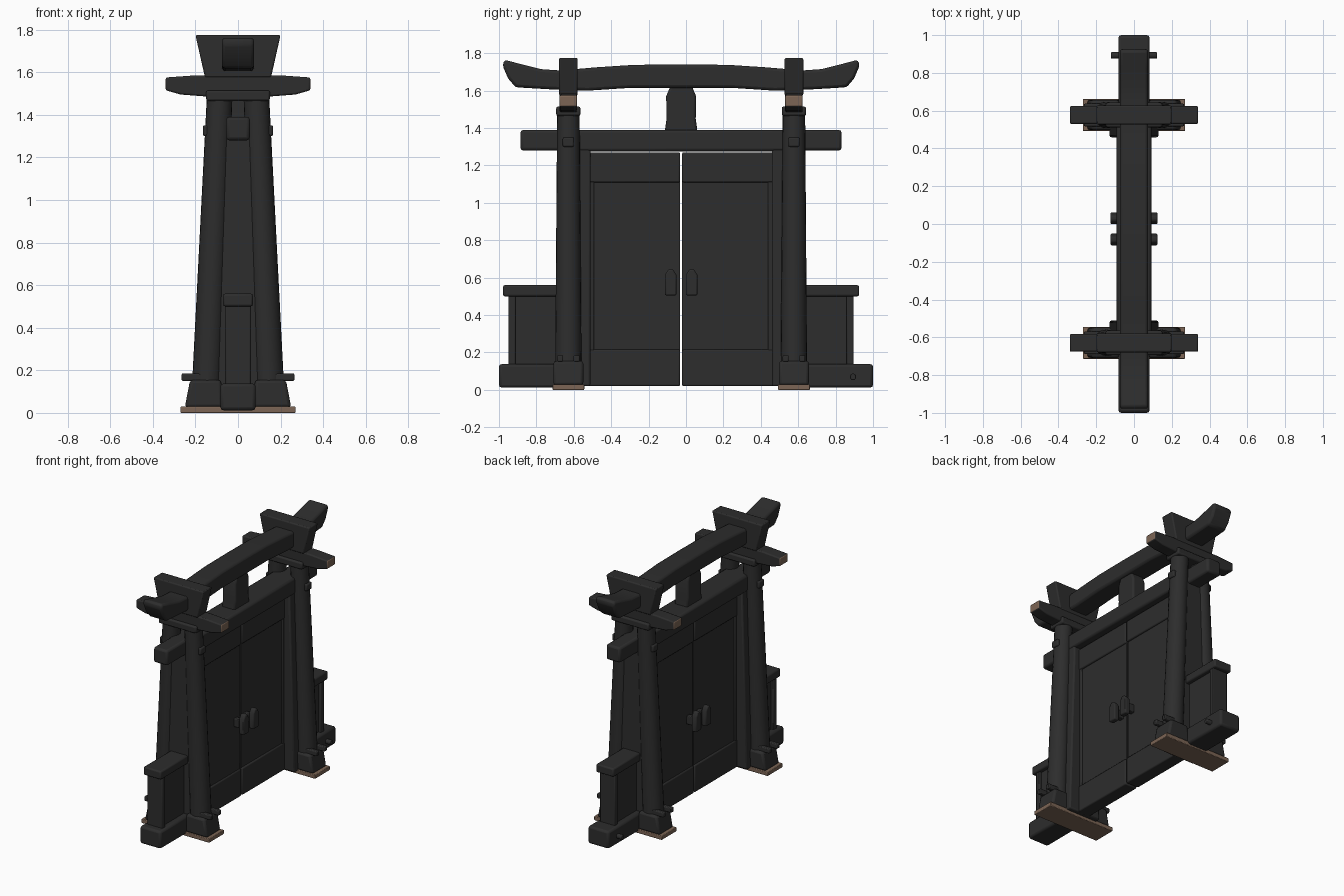
import bpy, bmesh, math
from mathutils import Vector

if "Cube" in bpy.data.objects:
    bpy.data.objects.remove(bpy.data.objects["Cube"])

C = -0.026      # y of the gate's middle (door gap)
P = 0.603       # distance of the pillars from the middle


def material(name, rgb):
    m = bpy.data.materials.new(name)
    m.diffuse_color = (*rgb, 1)
    m.use_nodes = True
    m.node_tree.nodes["Principled BSDF"].inputs["Base Color"].default_value = m.diffuse_color
    return m


DARK = material("charred_wood", (0.026, 0.026, 0.026))
BROWN = material("raw_wood", (0.2, 0.13, 0.09))


def finish(name, bm, bevel=0.01, mat=DARK):
    bmesh.ops.recalc_face_normals(bm, faces=bm.faces)
    me = bpy.data.meshes.new(name)
    bm.to_mesh(me)
    bm.free()
    ob = bpy.data.objects.new(name, me)
    bpy.context.collection.objects.link(ob)
    me.materials.append(mat)
    if bevel:
        mod = ob.modifiers.new("soft_edges", 'BEVEL')
        mod.width = bevel
        mod.segments = 2
        mod.limit_method = 'ANGLE'
        mod.angle_limit = math.radians(35)
    bpy.ops.object.select_all(action='DESELECT')
    ob.select_set(True)
    bpy.context.view_layer.objects.active = ob
    bpy.ops.object.shade_smooth_by_angle(angle=math.radians(40))
    return ob


def prism(name, pts, axis, a, b, bevel=0.01, mat=DARK):
    """Extrude a profile of (x, z) along y, or (y, z) along x."""
    bm = bmesh.new()
    rings = []
    for d in (a, b):
        rings.append([bm.verts.new((d, u, z) if axis == 'x' else (u, d, z)) for u, z in pts])
    n = len(pts)
    bm.faces.new(rings[0])
    bm.faces.new(rings[1])
    for i in range(n):
        j = (i + 1) % n
        bm.faces.new((rings[0][i], rings[0][j], rings[1][j], rings[1][i]))
    return finish(name, bm, bevel, mat)


def box(name, x, y, z, bevel=0.01, mat=DARK):
    y0, y1 = sorted(y)
    pts = [(y0, z[0]), (y1, z[0]), (y1, z[1]), (y0, z[1])]
    return prism(name, pts, 'x', x[0], x[1], bevel, mat)


def round_post(name, a, b, r0, r1, sides=20, bevel=0.008):
    a, b = Vector(a), Vector(b)
    bm = bmesh.new()
    bmesh.ops.create_cone(bm, cap_ends=True, segments=sides, radius1=r0, radius2=r1, depth=(b - a).length)
    rot = (b - a).to_track_quat('Z', 'Y').to_matrix().to_4x4()
    rot.translation = (a + b) / 2
    bm.transform(rot)
    return finish(name, bm, bevel)


def taper(w0, w1, z0, z1):
    return [(-w0, z0), (w0, z0), (w1, z1), (-w1, z1)]


for s, side in ((-1, "left"), (1, "right")):
    y = C + s * P

    # splayed pair of round legs with flared feet
    for sx in (-1, 1):
        round_post(side + "_leg", (sx * 0.15, y, 0.03), (sx * 0.086, y, 1.49), 0.071, 0.06)
        foot = [(sx * 0.07, 0.025), (sx * 0.25, 0.025), (sx * 0.225, 0.155), (sx * 0.08, 0.155)]
        prism(side + "_foot", foot, 'y', y - 0.08, y + 0.08, 0.015)
        for k in (-1, 1):
            box(side + "_foot_peg", (sx * 0.2 - 0.065, sx * 0.2 + 0.065),
                (y + k * 0.028, y + k * 0.06), (0.15, 0.185), 0.006)
    box(side + "_base_plate", (-0.27, 0.27), (y - 0.085, y + 0.085), (0, 0.03), 0.004, BROWN)

    # infill between the legs, tie bar and door jamb
    prism(side + "_pier_infill", taper(0.14, 0.08, 0.03, 1.39), 'y', y - 0.045, y + 0.045)
    box(side + "_tie_bar", (-0.165, 0.165), (y - 0.03, y + 0.03), (1.3, 1.35), 0.008)
    prism(side + "_jamb", taper(0.13, 0.088, 0.02, 1.3), 'y', C + s * 0.485, C + s * 0.56)

    # boat-shaped cross beam with raw wood ends, on a small cap block
    boat = [(-0.34, 1.515), (-0.27, 1.495), (-0.14, 1.485), (0.14, 1.485), (0.27, 1.495), (0.34, 1.515),
            (0.34, 1.575), (0.2, 1.585), (-0.2, 1.585), (-0.34, 1.575)]
    beam = prism(side + "_cross_beam", boat, 'y', y - 0.047, y + 0.047, 0.008)
    beam.data.materials.append(BROWN)
    for f in beam.data.polygons:
        if abs(f.normal.x) > 0.95:
            f.material_index = 1
    box(side + "_cap_block", (-0.15, 0.15), (y - 0.065, y + 0.065), (1.465, 1.515))

    # wedge bracket gripping the top beam
    prism(side + "_wedge_bracket", taper(0.155, 0.2, 1.575, 1.775), 'y', y - 0.05, y + 0.05, 0.008)

    # low side wall
    end = 0.975 if s < 0 else 1.0
    box(side + "_wall_base", (-0.083, 0.083), (s * 1.0, y), (0.012, 0.138), 0.015)
    box(side + "_wall_rail", (-0.07, 0.07), (C + s * 0.952, y), (0.5, 0.56))
    box(side + "_wall_post", (-0.06, 0.06), (C + s * 0.922, C + s * 0.885), (0.12, 0.52), 0.006)
    box(side + "_wall_panel", (-0.04, 0.04), (C + s * 0.9, y), (0.12, 0.52), 0)

    # door leaf: thin panel with rails and stiles
    y0, y1 = C + s * 0.005, C + s * 0.5
    box(side + "_door_panel", (-0.038, 0.038), (y0, y1), (0.03, 1.26), 0.004)
    box(side + "_door_top_rail", (-0.05, 0.05), (y0, y1), (1.11, 1.27), 0.008)
    box(side + "_door_bottom_rail", (-0.05, 0.05), (y0, y1), (0.02, 0.215), 0.008)
    box(side + "_door_stile", (-0.046, 0.046), (C + s * 0.465, y1), (0.2, 1.12), 0.006)

    # door handles on both faces
    h = C + s * 0.056
    for sx in (-1, 1):
        box(side + "_handle_stem", (sx * 0.07 - 0.035, sx * 0.07 + 0.035),
            (h - 0.018, h + 0.018), (0.54, 0.6), 0.005)
        grip = [(h - 0.031, 0.505), (h + 0.031, 0.505), (h + 0.031, 0.615),
                (h + 0.012, 0.645), (h - 0.012, 0.645), (h - 0.031, 0.615)]
        prism(side + "_handle_grip", grip, 'x', sx * 0.085, sx * 0.125, 0.008)

# peg through the longer wall base
round_post("wall_peg", (-0.122, 0.893, 0.07), (0.122, 0.893, 0.07), 0.018, 0.018, 10, 0.004)

# lintel: slim through-beam with a wider centre section
box("lintel_beam", (-0.056, 0.056), (-0.885, 0.832), (1.28, 1.39), 0.015)
box("lintel_centre", (-0.092, 0.092), (C - P, C + P), (1.275, 1.39), 0.015)

# bottle-shaped king post between lintel and top beam
king = [(-0.088, 1.38), (0.088, 1.38), (0.078, 1.45), (0.08, 1.57), (0.055, 1.63),
        (-0.055, 1.63), (-0.08, 1.57), (-0.078, 1.45)]
prism("king_post", [(C + u, z) for u, z in king], 'x', -0.052, 0.052, 0.012)

# upswept top beam
half = [(0, 1.74), (0.25, 1.738), (0.45, 1.725), (0.65, 1.708), (0.75, 1.715), (0.85, 1.74), (0.945, 1.765),
        (0.955, 1.735), (0.925, 1.665), (0.885, 1.618), (0.7, 1.607), (0.5, 1.6), (0.27, 1.615), (0, 1.615)]
outline = half + [(-u, z) for u, z in reversed(half[1:-1])]
prism("top_beam", [(C + u, z) for u, z in outline], 'x', -0.075, 0.075, 0.015)
